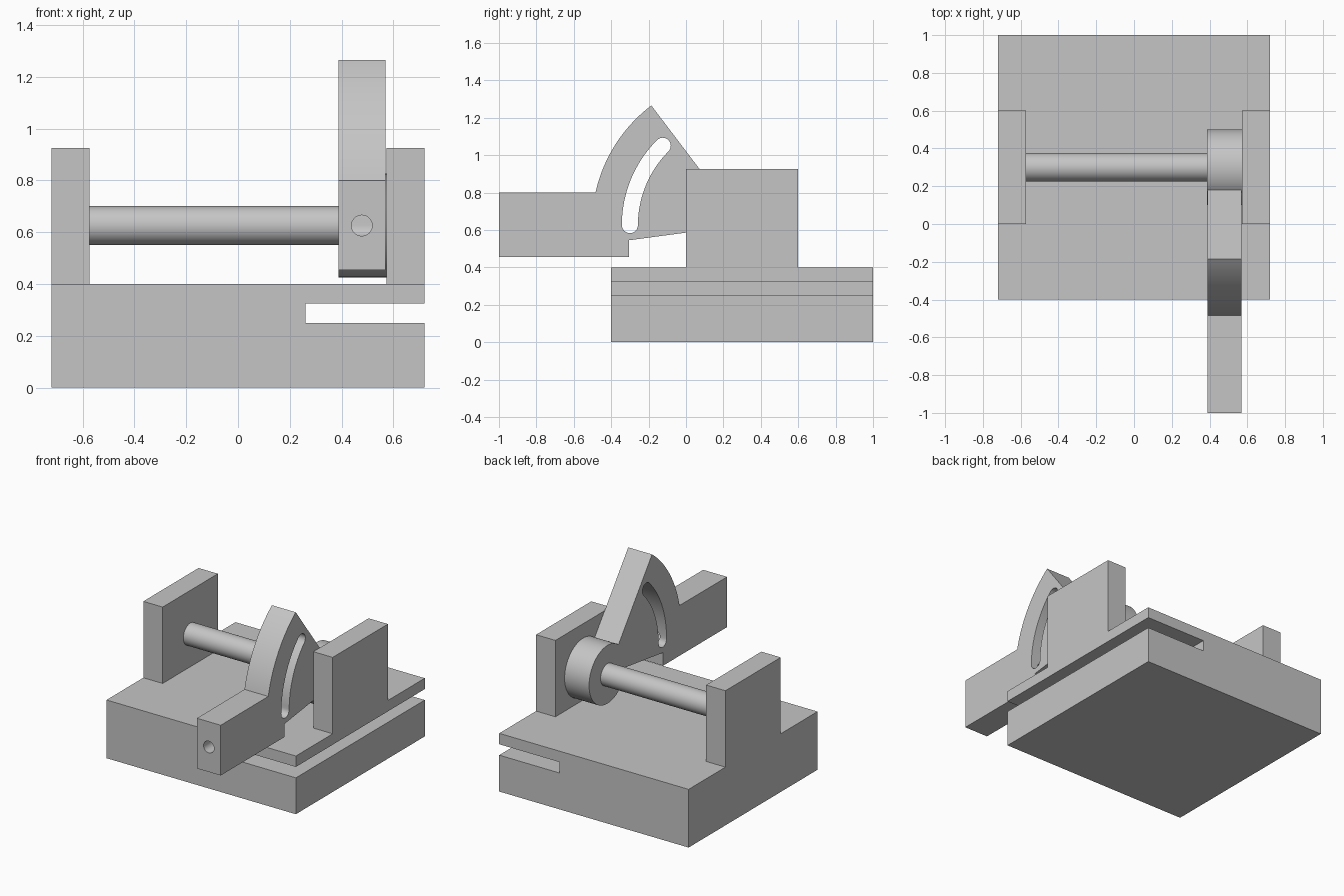
import bpy, bmesh
from math import cos, sin, radians, pi
from mathutils import Matrix, Vector

if "Cube" in bpy.data.objects:
    bpy.data.objects.remove(bpy.data.objects["Cube"], do_unlink=True)

GREY = (0.56, 0.56, 0.56, 1)
mat = bpy.data.materials.new("plain grey")
mat.use_nodes = True
mat.diffuse_color = GREY
mat.node_tree.nodes["Principled BSDF"].inputs["Base Color"].default_value = GREY

PIVOT_Y, PIVOT_Z = 0.30, 0.626


def finish(name, bm):
    bmesh.ops.recalc_face_normals(bm, faces=bm.faces)
    mesh = bpy.data.meshes.new(name)
    bm.to_mesh(mesh)
    bm.free()
    mesh.materials.append(mat)
    obj = bpy.data.objects.new(name, mesh)
    bpy.context.collection.objects.link(obj)
    return obj


def prism(name, outline, axis, lo, hi):
    """Extrude an outline along x (outline is y,z) or y (outline is x,z)."""
    bm = bmesh.new()
    place = (lambda a, b: (lo, a, b)) if axis == "x" else (lambda a, b: (a, lo, b))
    face = bm.faces.new([bm.verts.new(place(a, b)) for a, b in outline])
    new = bmesh.ops.extrude_face_region(bm, geom=[face])["geom"]
    shift = Vector((hi - lo, 0, 0)) if axis == "x" else Vector((0, hi - lo, 0))
    bmesh.ops.translate(bm, vec=shift,
                        verts=[v for v in new if isinstance(v, bmesh.types.BMVert)])
    return finish(name, bm)


def cylinder(name, radius, axis, start, length, segments=64):
    """Cylinder running from start along +x or +y."""
    bm = bmesh.new()
    turn = Matrix.Rotation(pi / 2, 4, "Y") if axis == "x" else Matrix.Rotation(-pi / 2, 4, "X")
    bmesh.ops.create_cone(bm, cap_ends=True, segments=segments, radius1=radius,
                          radius2=radius, depth=length,
                          matrix=Matrix.Translation(start) @ turn
                          @ Matrix.Translation((0, 0, length / 2)))
    return finish(name, bm)


def arc(radius, a0, a1, steps, cy=PIVOT_Y, cz=PIVOT_Z):
    angles = [radians(a0 + (a1 - a0) * i / steps) for i in range(steps + 1)]
    return [(cy + radius * cos(a), cz + radius * sin(a)) for a in angles]


def rect(a0, a1, b0, b1):
    return [(a0, b0), (a1, b0), (a1, b1), (a0, b1)]


def cut(target, cutter):
    cutter.hide_render = True
    mod = target.modifiers.new("cut", "BOOLEAN")
    mod.operation, mod.solver, mod.object = "DIFFERENCE", "EXACT", cutter
    bpy.context.view_layer.objects.active = target
    bpy.ops.object.modifier_apply(modifier=mod.name)
    bpy.data.objects.remove(cutter, do_unlink=True)


def smooth(obj):
    bpy.ops.object.select_all(action="DESELECT")
    obj.select_set(True)
    bpy.context.view_layer.objects.active = obj
    bpy.ops.object.shade_smooth_by_angle(angle=radians(30))


# Base block with the side slot
prism("base", [(-0.72, 0), (0.72, 0), (0.72, 0.25), (0.26, 0.25), (0.26, 0.325),
               (0.72, 0.325), (0.72, 0.4), (-0.72, 0.4)], "y", -0.4, 1.0)

# Two upright posts
for side, name in ((-1, "right_post"), (1, "left_post")):
    x0, x1 = sorted((side * 0.573, side * 0.72))
    prism(name, rect(0, 0.6, 0.4, 0.925), "x", x0, x1)

# Shaft and hub
smooth(cylinder("shaft", 0.075, "x", (-0.573, PIVOT_Y, PIVOT_Z), 0.965))
smooth(cylinder("hub", 0.2, "x", (0.387, PIVOT_Y, PIVOT_Z), 0.186))

# Lever: a sector plate joined to a square handle
TOP, BOTTOM = 127.2, 187.6
outline = arc(0.803, TOP, 167.4, 32)
outline += [(-1, 0.8), (-1, 0.455), (-0.305, 0.455), (-0.305, 0.545)]
outline += arc(0.198, BOTTOM, TOP, 16)
lever = prism("lever", outline, "x", 0.388, 0.569)

# Curved slot with round ends
SLOT, HALF = 0.6, 0.043
(low_y, low_z), (high_y, high_z) = arc(SLOT, 180, 135, 1)
slot = arc(SLOT + HALF, 135, 180, 24)
slot += arc(HALF, 180, 360, 12, low_y, low_z)[1:]
slot += arc(SLOT - HALF, 180, 135, 24)[1:]
slot += arc(HALF, -45, 135, 12, high_y, high_z)[1:-1]
cut(lever, prism("slot_cutter", slot, "x", 0.3, 0.65))

# Pin hole from the handle end into the slot
cut(lever, cylinder("hole_cutter", 0.04, "y", (0.478, -1.05, PIVOT_Z), 0.75, 32))
smooth(lever)
